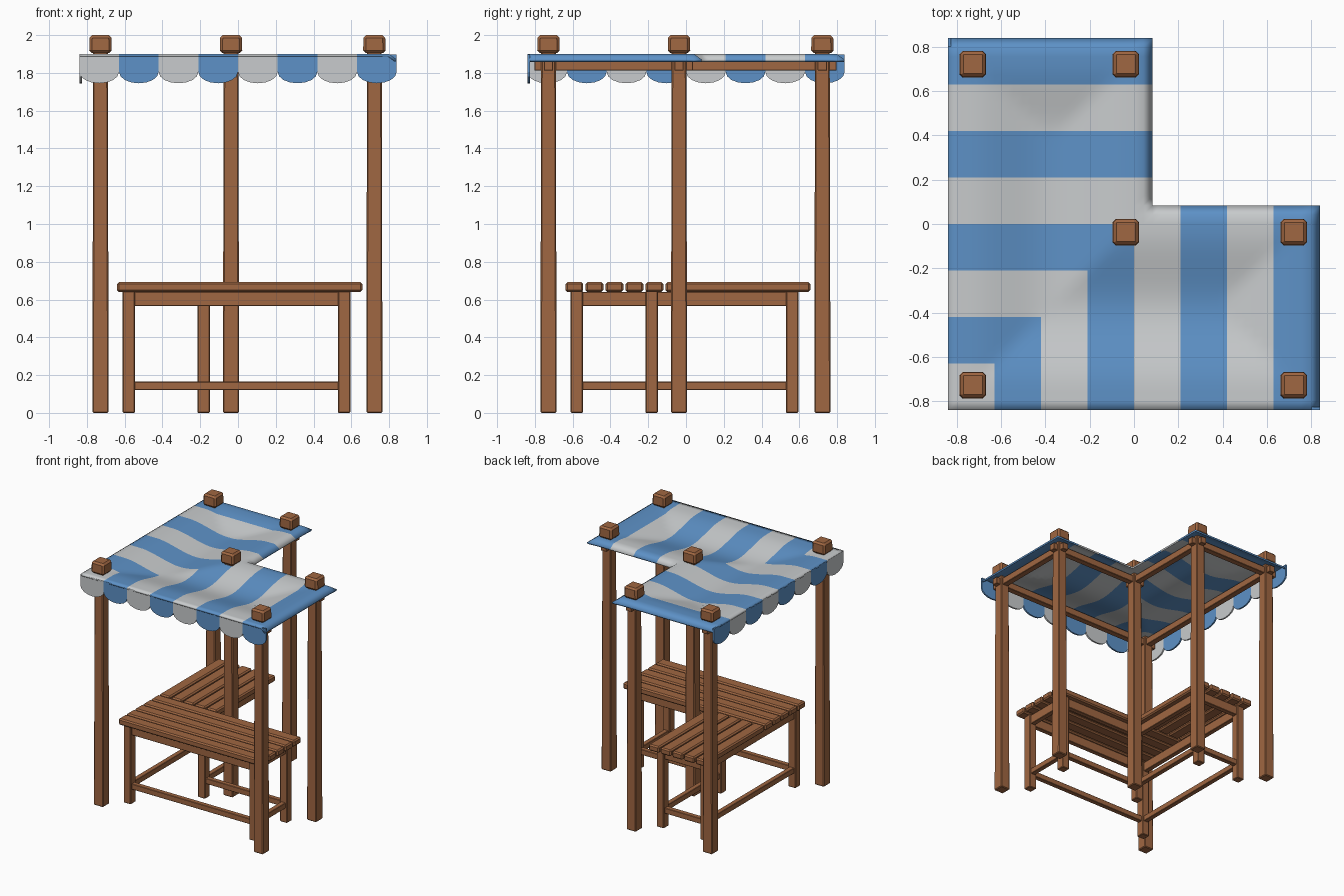
import bpy, bmesh, math

if "Cube" in bpy.data.objects:
    bpy.data.objects.remove(bpy.data.objects["Cube"])


def material(name, rgb):
    m = bpy.data.materials.new(name)
    m.diffuse_color = (*rgb, 1)
    m.use_nodes = True
    m.node_tree.nodes["Principled BSDF"].inputs["Base Color"].default_value = m.diffuse_color
    return m


WOOD = material("brown wood", (0.35, 0.135, 0.054))
PALE = material("pale grey cloth", (0.58, 0.60, 0.61))
BLUE = material("blue cloth", (0.11, 0.285, 0.57))


def finish(name, bm, mats):
    bmesh.ops.recalc_face_normals(bm, faces=bm.faces)
    me = bpy.data.meshes.new(name)
    bm.to_mesh(me)
    bm.free()
    for m in mats:
        me.materials.append(m)
    ob = bpy.data.objects.new(name, me)
    bpy.context.collection.objects.link(ob)
    return ob


def box(name, x0, x1, y0, y1, z0, z1, bevel=0.005, taper=1.0):
    bm = bmesh.new()
    bmesh.ops.create_cube(bm, size=1)
    for v in bm.verts:
        t = taper if v.co.z > 0 else 1
        v.co = ((x0 + x1) / 2 + v.co.x * t * (x1 - x0),
                (y0 + y1) / 2 + v.co.y * t * (y1 - y0),
                z0 if v.co.z < 0 else z1)
    bmesh.ops.bevel(bm, geom=bm.edges[:], offset=bevel, segments=1, affect='EDGES')
    return finish(name, bm, [WOOD])


def bars(name, corners, z0, z1, width, extend):
    """Horizontal bars along each side of the closed L-shaped loop of corners."""
    for i, (ax, ay) in enumerate(corners):
        bx, by = corners[(i + 1) % len(corners)]
        dx, dy = (extend, width / 2) if ay == by else (width / 2, extend)
        box(name, min(ax, bx) - dx, max(ax, bx) + dx,
            min(ay, by) - dy, max(ay, by) + dy, z0, z1, 0.003)


def l_loop(lo, mid, hi):
    return [(lo, lo), (hi, lo), (hi, mid), (mid, mid), (mid, hi), (lo, hi)]


# Canopy posts with square caps, and the beams between them
posts = l_loop(-0.728, -0.037, 0.722)
for x, y in posts:
    box("canopy_post", x - .043, x + .043, y - .043, y + .043, 0, 1.92, 0.006, 0.9)
    box("post_cap", x - .06, x + .06, y - .06, y + .06, 1.905, 2.0, 0.014, 0.95)
bars("canopy_beam", posts, 1.812, 1.868, 0.05, 0.075)

# Table frame: legs, apron and stretchers
legs = l_loop(-0.578, -0.182, 0.562)
for x, y in legs:
    box("table_leg", x - .033, x + .033, y - .033, y + .033, 0, 0.645)
bars("table_apron", legs, 0.565, 0.64, 0.04, -0.02)
bars("table_stretcher", legs, 0.12, 0.165, 0.04, -0.02)

# Table top: five boards along each arm
for i in range(5):
    a = -0.638 + i * 0.106
    b = a + 0.094
    box("front_board", -0.64, 0.658, a, b, 0.64, 0.692, 0.01)
    box("side_board", a, b, -0.108, 0.658, 0.64, 0.692, 0.01)

# Striped cloth roof, sagging inside and drooping at the open edges
S, N, R = 0.042, 40, 0.84
IN = 2 * S


def cloth_height(x, y):
    e = min(R - x, R - y, max(IN - x, IN - y))
    d = min(e, x + R, y + R)
    t = min(1, max(0, (d - 0.10) / 0.36))
    sag = 0.06 * t * t * (3 - 2 * t)
    droop = 0.03 * max(0, 1 - e / S) ** 2
    return 1.9 - sag - droop


bm = bmesh.new()
grid = {}


def vert(i, j):
    if (i, j) not in grid:
        x, y = -R + i * S, -R + j * S
        grid[i, j] = bm.verts.new((x, y, cloth_height(x, y)))
    return grid[i, j]


for i in range(N):
    for j in range(N):
        if min(i, j) >= 22:
            continue
        f = bm.faces.new([vert(i, j), vert(i + 1, j), vert(i + 1, j + 1), vert(i, j + 1)])
        f.material_index = (max(i, j) // 5) % 2
        f.smooth = True
roof = finish("canopy_cloth", bm, [PALE, BLUE])
if roof.data.polygons[0].normal.z < 0:
    roof.data.flip_normals()
mod = roof.modifiers.new("thickness", 'SOLIDIFY')
mod.thickness = 0.014
mod.offset = -1

# Scalloped valance on the front and left edges
for side in ("front", "left"):
    for k in range(8):
        c = -R + (k + 0.5) * 0.21
        prof = [(c + 0.105, 1.897)]
        for s in range(9):
            a = math.pi * s / 8
            prof.append((c + 0.105 * math.cos(a), 1.805 - 0.06 * math.sin(a)))
        prof.append((c - 0.105, 1.897))
        bm = bmesh.new()
        place = lambda u, w, z: (u, w, z) if side == "front" else (w, u, z)
        f = bm.faces.new([bm.verts.new(place(u, -R, z)) for u, z in prof])
        new = bmesh.ops.extrude_face_region(bm, geom=[f])["geom"]
        bmesh.ops.translate(bm, vec=place(0, 0.013, 0),
                            verts=[v for v in new if isinstance(v, bmesh.types.BMVert)])
        finish(side + "_scallop", bm, [BLUE if k % 2 else PALE])
